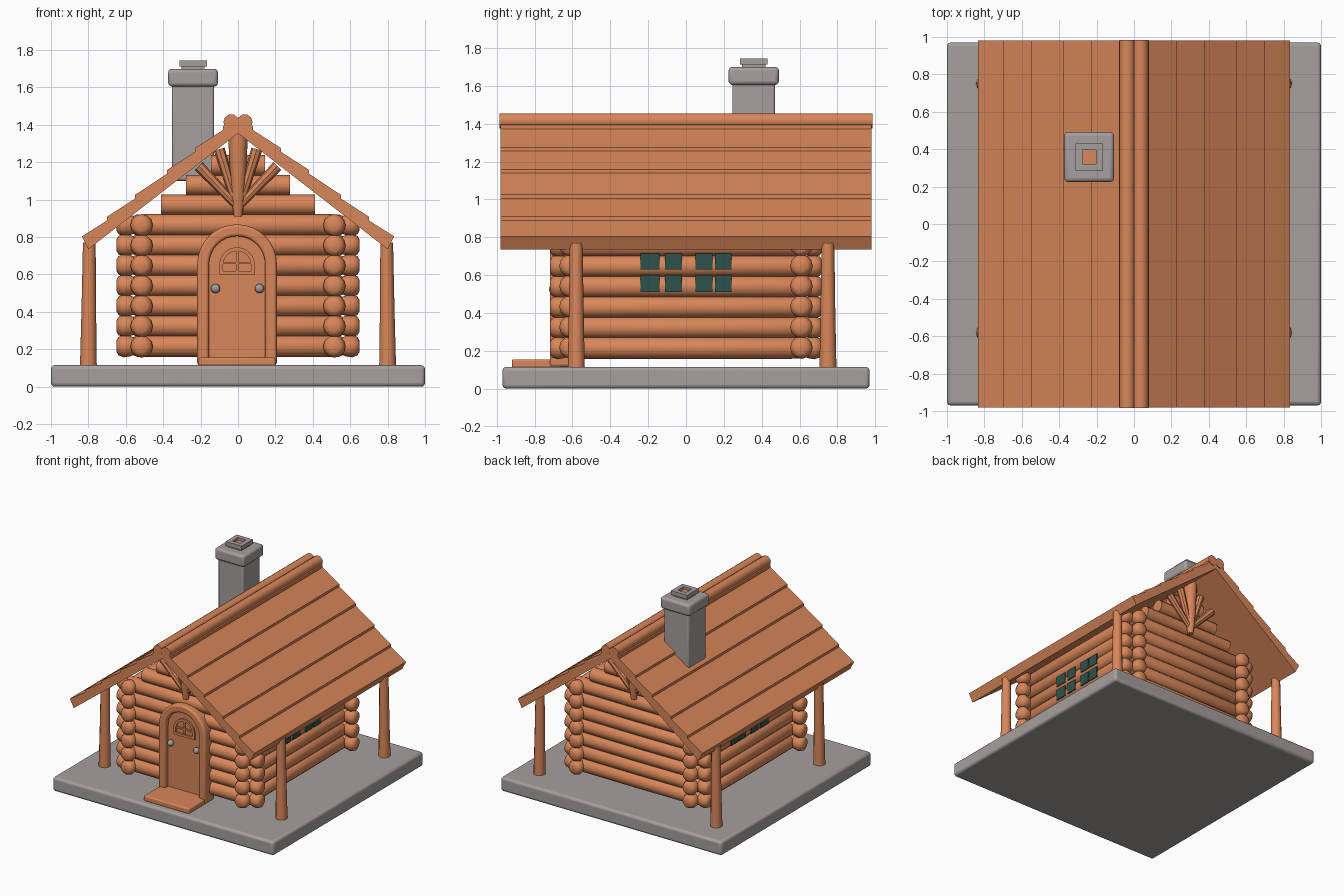
import bpy, bmesh, math
from mathutils import Vector, Matrix

if "Cube" in bpy.data.objects:
    bpy.data.objects.remove(bpy.data.objects["Cube"])


def material(name, rgb):
    m = bpy.data.materials.new(name)
    m.diffuse_color = (*rgb, 1)
    m.use_nodes = True
    m.node_tree.nodes["Principled BSDF"].inputs["Base Color"].default_value = m.diffuse_color
    return m


WOOD = material("orange_wood", (0.69, 0.24, 0.10))
STONE = material("grey_stone", (0.38, 0.345, 0.34))
GLASS = material("dark_teal_glass", (0.027, 0.085, 0.072))


def finish(name, bm, mat, bevel=0, angle=40):
    bmesh.ops.recalc_face_normals(bm, faces=bm.faces)
    me = bpy.data.meshes.new(name)
    bm.to_mesh(me)
    bm.free()
    me.materials.append(mat)
    ob = bpy.data.objects.new(name, me)
    bpy.context.collection.objects.link(ob)
    if bevel:
        mod = ob.modifiers.new("bevel", "BEVEL")
        mod.width, mod.segments, mod.limit_method = bevel, 3, "ANGLE"
    bpy.ops.object.select_all(action="DESELECT")
    ob.select_set(True)
    bpy.context.view_layer.objects.active = ob
    bpy.ops.object.shade_smooth_by_angle(angle=math.radians(angle))
    return ob


def add_box(bm, x0, x1, y0, y1, z0, z1):
    mat = Matrix.Translation(((x0 + x1) / 2, (y0 + y1) / 2, (z0 + z1) / 2))
    bmesh.ops.create_cube(bm, size=1, matrix=mat @ Matrix.Diagonal((x1 - x0, y1 - y0, z1 - z0, 1)))


def box(name, mat, *dims, bevel=0):
    bm = bmesh.new()
    add_box(bm, *dims)
    return finish(name, bm, mat, bevel)


def add_prism(bm, pts, y0, y1):
    """Extrude an x-z outline from y0 to y1."""
    f = bm.faces.new([bm.verts.new((x, y0, z)) for x, z in pts])
    ext = bmesh.ops.extrude_face_region(bm, geom=[f])["geom"]
    vs = [v for v in ext if isinstance(v, bmesh.types.BMVert)]
    bmesh.ops.translate(bm, verts=vs, vec=(0, y1 - y0, 0))


def add_rod(bm, a, b, stations, sides=12):
    """Round rod from a to b; stations are (distance, radius)."""
    a, b = Vector(a), Vector(b)
    d = (b - a).normalized()
    rot = d.to_track_quat("Z", "Y")
    rings = []
    for s, r in stations:
        rings.append([bm.verts.new(a + d * s + rot @ Vector((r * math.cos(t), r * math.sin(t), 0)))
                      for t in (2 * math.pi * k / sides for k in range(sides))])
    for p, q in zip(rings, rings[1:]):
        for k in range(sides):
            n = (k + 1) % sides
            bm.faces.new((p[k], p[n], q[n], q[k]))
    bm.faces.new(rings[0][::-1])
    bm.faces.new(rings[-1])


def add_log(bm, a, b):
    """Log with a rounded knob and a notch near both ends."""
    n = (Vector(b) - Vector(a)).length
    end = [(0, 0.03), (0.012, 0.05), (0.04, 0.06), (0.075, 0.054), (0.09, 0.048), (0.11, 0.057)]
    add_rod(bm, a, b, end + [(n / 2, 0.059)] + [(n - s, r) for s, r in end[::-1]])


def arch(r, spring, bottom, cx=-0.005, n=16):
    arc = [(cx + r * math.cos(math.pi * k / n), spring + r * math.sin(math.pi * k / n)) for k in range(n + 1)]
    return [(cx + r, bottom)] + arc + [(cx - r, bottom)]


# Stone base
box("base_slab", STONE, -1, 1, -0.97, 0.97, 0, 0.115, bevel=0.02)

# Log walls
for name, sy in (("front", -1), ("back", 1)):
    bm = bmesh.new()
    for i in range(7):
        z = 0.217 + 0.108 * i
        add_log(bm, (-0.65, 0.61 * sy, z), (0.65, 0.61 * sy, z))
    finish(name + "_wall_logs", bm, WOOD)
    # Gable logs shortened to follow the roof
    bm = bmesh.new()
    for i in range(4):
        z = 0.973 + 0.105 * i
        w = (1.34 - z - 0.045) / 0.78
        add_rod(bm, (-w, 0.61 * sy, z), (w, 0.61 * sy, z), [(0, 0.055), (2 * w, 0.055)])
    finish(name + "_gable_logs", bm, WOOD)
    # Gable truss: king post and braces
    bm = bmesh.new()
    y = 0.675 * sy
    add_rod(bm, (0, y, 0.91), (0, y, 1.38), [(0, 0.022), (0.1, 0.036), (0.47, 0.055)])
    for sx in (-1, 1):
        for x, z in ((0.21, 1.18), (0.1, 1.27)):
            a, b = Vector((0.01 * sx, y, 0.97)), Vector((x * sx, y, z))
            add_rod(bm, a, b, [(0, 0.02), ((b - a).length, 0.03)], 8)
    finish(name + "_gable_truss", bm, WOOD)

for name, sx in (("left", -1), ("right", 1)):
    bm = bmesh.new()
    for i in range(7):
        z = 0.215 + 0.108 * i
        add_log(bm, (0.515 * sx, -0.72, z), (0.515 * sx, 0.72, z))
    finish(name + "_wall_logs", bm, WOOD)
    # Window panes
    bm = bmesh.new()
    for y0, y1 in ((-0.24, -0.14), (-0.11, -0.02), (0.05, 0.14), (0.152, 0.24)):
        for z0, z1 in ((0.51, 0.60), (0.63, 0.715)):
            add_box(bm, *sorted((0.57 * sx, 0.578 * sx)), y0, y1, z0, z1)
    finish(name + "_window_panes", bm, GLASS)

    # Roof side with overlapping boards
    def top(x):
        return 1.447 - 0.78 * x
    edges = [0.0, 0.08, 0.23, 0.38, 0.55, 0.70, 0.835]
    pts = [(0, 1.355)]
    for x0, x1 in zip(edges, edges[1:]):
        pts += [(x0, top(x0) - 0.012), (x1, top(x1) + 0.008)]
    pts += [(0.80, 0.735)]
    bm = bmesh.new()
    add_prism(bm, [(x * sx, z) for x, z in pts], -0.98, 0.98)
    finish(name + "_roof", bm, WOOD, angle=5)
    # Ridge log
    bm = bmesh.new()
    add_rod(bm, (0.036 * sx, -0.985, 1.415), (0.036 * sx, 0.985, 1.415), [(0, 0.042), (1.97, 0.042)], 10)
    finish(name + "_ridge_log", bm, WOOD)
    # Porch posts
    for end, y in (("front", -0.58), ("back", 0.75)):
        bm = bmesh.new()
        add_rod(bm, (0.8 * sx, y, 0.11), (0.795 * sx, y, 0.775), [(0, 0.045), (0.3, 0.039), (0.66, 0.034)])
        finish(f"{name}_{end}_post", bm, WOOD)

# Arched door, frame and fanlight
bm = bmesh.new()
add_prism(bm, arch(0.155, 0.655, 0.12), -0.68, -0.62)
finish("door", bm, WOOD)
bm = bmesh.new()
add_prism(bm, arch(0.213, 0.655, 0.115) + arch(0.15, 0.655, 0.115)[::-1], -0.72, -0.60)
finish("door_frame", bm, WOOD, bevel=0.015)
bm = bmesh.new()
add_prism(bm, arch(0.095, 0.65, 0.61) + arch(0.075, 0.65, 0.61)[::-1], -0.692, -0.67)
add_box(bm, -0.10, 0.09, -0.692, -0.67, 0.60, 0.62)
add_box(bm, -0.012, 0.002, -0.69, -0.67, 0.61, 0.73)
add_box(bm, -0.085, 0.075, -0.69, -0.67, 0.655, 0.668)
finish("door_fanlight", bm, WOOD)
for name, x in (("left", -0.12), ("right", 0.115)):
    bm = bmesh.new()
    bmesh.ops.create_uvsphere(bm, u_segments=12, v_segments=8, radius=0.025,
                              matrix=Matrix.Translation((x, -0.70, 0.525)))
    finish(name + "_door_knob", bm, STONE)
box("door_step", WOOD, -0.21, 0.20, -0.92, -0.66, 0.11, 0.155, bevel=0.01)

# Chimney
CX, CY = -0.24, 0.358


def block(name, mat, r, z0, z1, bevel):
    box(name, mat, CX - r, CX + r, CY - r, CY + r, z0, z1, bevel=bevel)


block("chimney_shaft", STONE, 0.113, 1.10, 1.63, 0.015)
block("chimney_cap", STONE, 0.133, 1.605, 1.70, 0.02)
block("chimney_neck", STONE, 0.062, 1.69, 1.72, 0.005)
bm = bmesh.new()
for a, b, c, d in ((-1, 1, 0.5, 1), (-1, 1, -1, -0.5), (-1, -0.5, -0.5, 0.5), (0.5, 1, -0.5, 0.5)):
    r = 0.073
    add_box(bm, CX + a * r, CX + b * r, CY + c * r, CY + d * r, 1.712, 1.745)
finish("chimney_flue_ring", bm, STONE)
block("flue_opening", WOOD, 0.036, 1.715, 1.725, 0)
